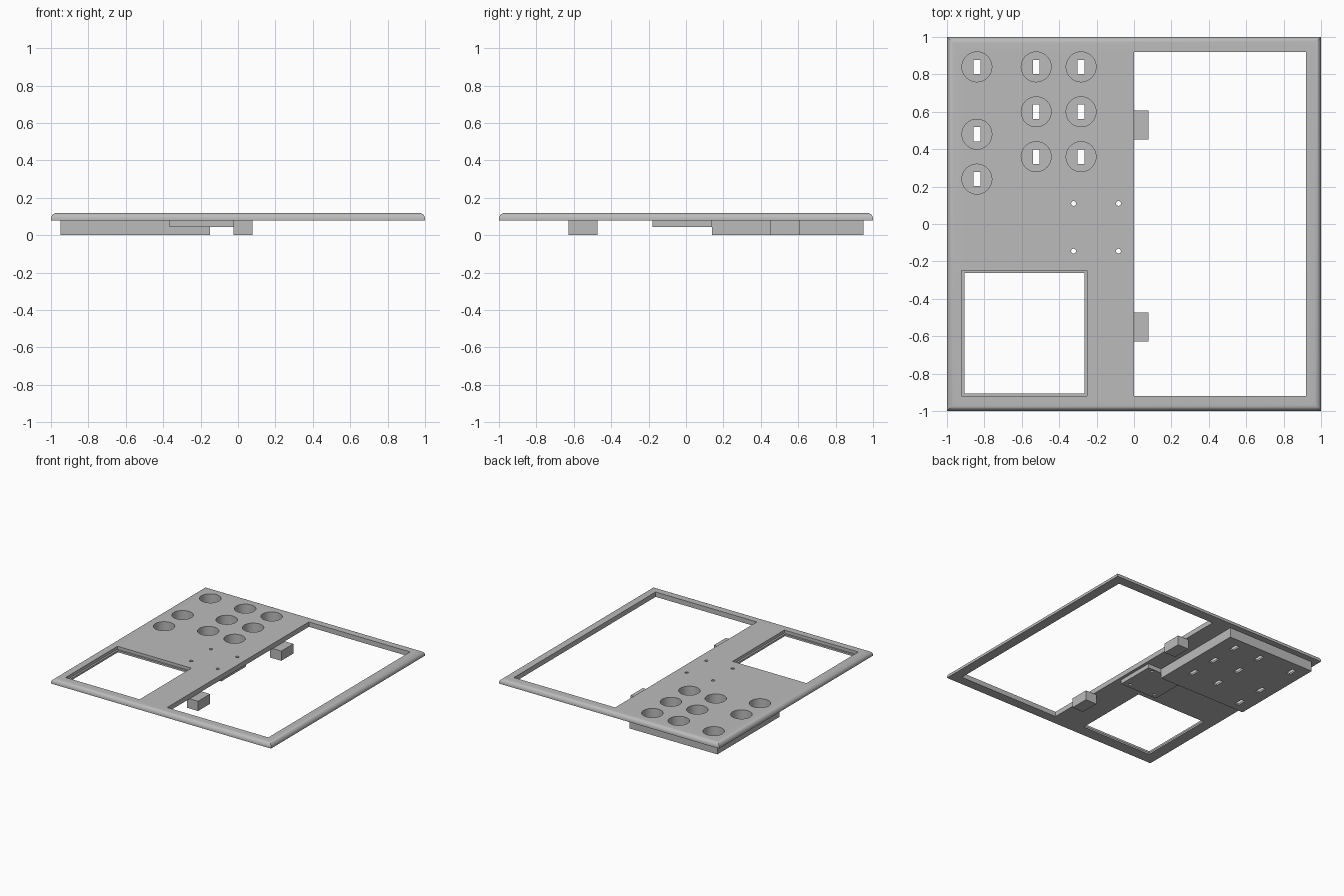
import bpy
import bmesh
import math
from mathutils import Matrix, Vector

default = bpy.data.objects.get("Cube")
if default:
    bpy.data.objects.remove(default, do_unlink=True)

# One grey material for the whole panel
GREY = (0.5, 0.5, 0.5, 1)
grey = bpy.data.materials.new("plain grey")
grey.use_nodes = True
grey.diffuse_color = GREY
grey.node_tree.nodes["Principled BSDF"].inputs["Base Color"].default_value = GREY


def finish(name, bm):
    mesh = bpy.data.meshes.new(name)
    bm.to_mesh(mesh)
    bm.free()
    mesh.materials.append(grey)
    obj = bpy.data.objects.new(name, mesh)
    bpy.context.collection.objects.link(obj)
    return obj


def box(name, x, y, z, round_top=0):
    """Box from (min, max) ranges, optionally with rounded top edges."""
    bm = bmesh.new()
    size = Vector((x[1] - x[0], y[1] - y[0], z[1] - z[0]))
    centre = Vector((sum(x), sum(y), sum(z))) / 2
    bmesh.ops.create_cube(bm, size=1, matrix=Matrix.Translation(centre) @ Matrix.Diagonal(size).to_4x4())
    if round_top:
        rim = [e for e in bm.edges if all(v.co.z > centre.z for v in e.verts)]
        bmesh.ops.bevel(bm, geom=rim, offset=round_top, segments=8, profile=0.5, affect='EDGES')
    return finish(name, bm)


def cylinder(name, x, y, radius, z):
    bm = bmesh.new()
    bmesh.ops.create_cone(bm, cap_ends=True, segments=40, radius1=radius, radius2=radius,
                          depth=z[1] - z[0], matrix=Matrix.Translation((x, y, sum(z) / 2)))
    return finish(name, bm)


def cut(obj, cutters):
    """Subtract the cutters, then smooth only the curved faces."""
    for cutter in cutters:
        mod = obj.modifiers.new("cut", 'BOOLEAN')
        mod.operation = 'DIFFERENCE'
        mod.solver = 'EXACT'
        mod.object = cutter
    graph = bpy.context.evaluated_depsgraph_get()
    mesh = bpy.data.meshes.new_from_object(obj.evaluated_get(graph))
    obj.modifiers.clear()
    obj.data = mesh
    for face in mesh.polygons:
        face.use_smooth = max(abs(c) for c in face.normal) < 0.999
    mesh.set_sharp_from_angle(angle=math.radians(30))


THROUGH = (-0.1, 0.3)
UNDER = 0.08      # underside of the plate
TOP = 0.12

# Solid parts
plate = box("face_plate", (-1, 1), (-1, 1), (UNDER, TOP), round_top=0.033)
knob_block = box("knob_block", (-0.95, -0.15), (0.14, 0.95), (0, UNDER))
mount_block = box("mount_block", (-0.365, -0.025), (-0.18, 0.14), (0.045, UNDER))
for name, y in (("back_clip", 0.53), ("front_clip", -0.55)):
    box(name, (-0.025, 0.077), (y - 0.078, y + 0.078), (0, UNDER))

# Large opening and stepped small window
openings = [
    box("large_opening_cutter", (0, 0.92), (-0.92, 0.92), THROUGH),
    box("window_cutter", (-0.907, -0.265), (-0.905, -0.263), THROUGH),
    box("window_step_cutter", (-0.922, -0.25), (-0.92, -0.248), (0.095, 0.3)),
]

# Round knob wells with a slot through each floor
wells, slots = [], []
knobs = [(-0.84, y) for y in (0.84, 0.48, 0.24)]
knobs += [(x, y) for x in (-0.523, -0.283) for y in (0.84, 0.6, 0.36)]
for x, y in knobs:
    wells.append(cylinder("well_cutter", x, y, 0.08, (0.015, 0.3)))
    slots.append(box("slot_cutter", (x - 0.018, x + 0.018), (y - 0.038, y + 0.038), THROUGH))

# Four small screw holes
screws = [cylinder("screw_cutter", x, y, 0.013, THROUGH)
          for x in (-0.323, -0.083) for y in (0.11, -0.145)]

cut(plate, openings + wells + screws)
cut(knob_block, wells + slots)
cut(mount_block, screws)

for cutter in openings + wells + slots + screws:
    bpy.data.objects.remove(cutter, do_unlink=True)
